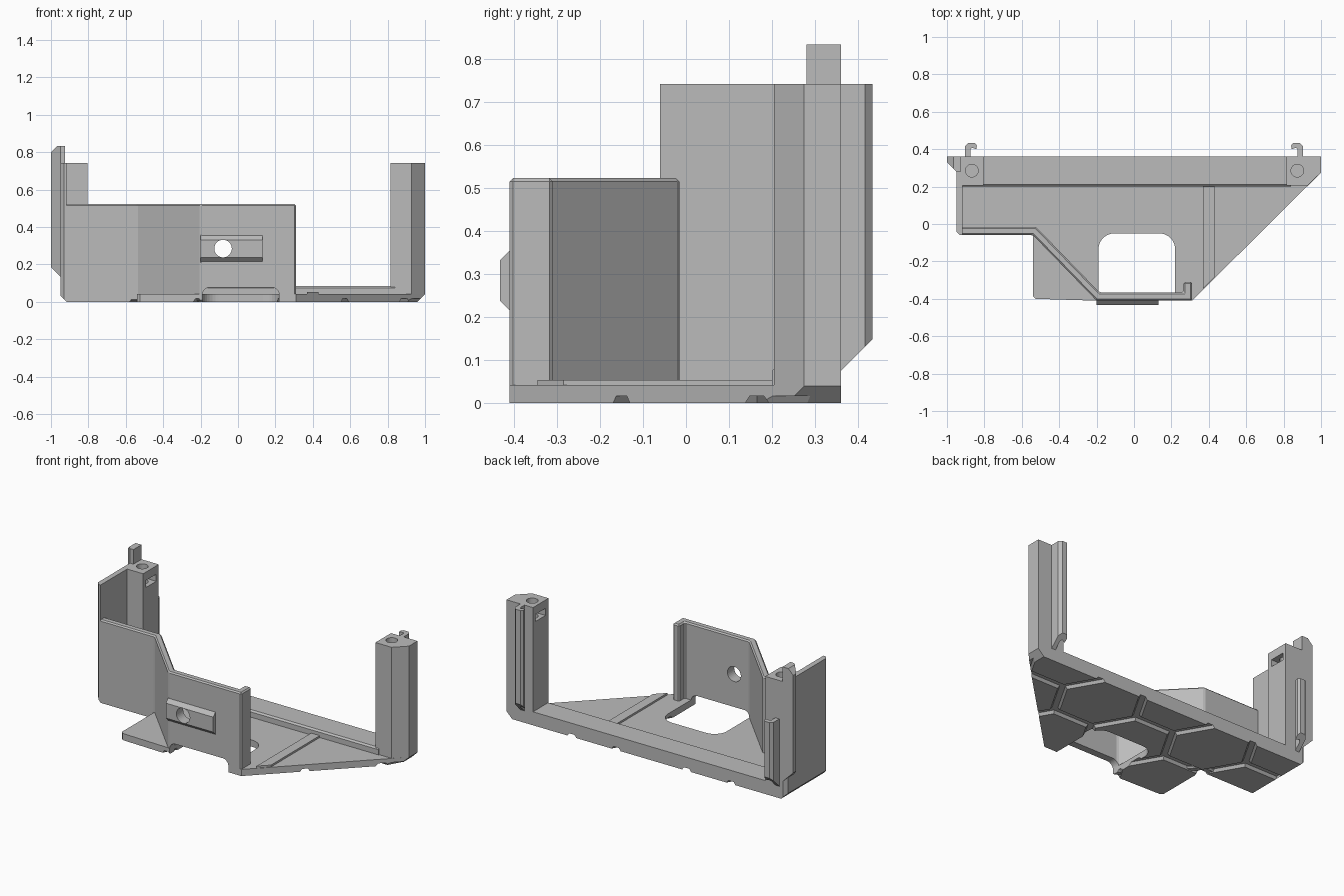
import bpy, bmesh, math
from mathutils import Vector, Matrix

if "Cube" in bpy.data.objects:
    bpy.data.objects.remove(bpy.data.objects["Cube"])

grey = bpy.data.materials.new("plain_grey")
grey.diffuse_color = (0.5, 0.5, 0.5, 1)
grey.use_nodes = True
grey.node_tree.nodes["Principled BSDF"].inputs["Base Color"].default_value = grey.diffuse_color


def make(name, bm):
    bmesh.ops.recalc_face_normals(bm, faces=bm.faces)
    me = bpy.data.meshes.new(name)
    bm.to_mesh(me)
    bm.free()
    me.materials.append(grey)
    ob = bpy.data.objects.new(name, me)
    bpy.context.collection.objects.link(ob)
    return ob


def prism(name, pts, lo, hi, axis="z"):
    """Extrude an outline: xy along z, xz along y, or yz along x."""
    place = {"z": lambda a, b, h: (a, b, h),
             "y": lambda a, b, h: (a, h, b),
             "x": lambda a, b, h: (h, a, b)}[axis]
    bm = bmesh.new()
    low = [bm.verts.new(place(a, b, lo)) for a, b in pts]
    top = [bm.verts.new(place(a, b, hi)) for a, b in pts]
    bm.faces.new(low)
    bm.faces.new(top)
    n = len(pts)
    for i in range(n):
        j = (i + 1) % n
        bm.faces.new((low[i], low[j], top[j], top[i]))
    return make(name, bm)


def rect(x0, x1, y0, y1):
    return [(x0, y0), (x1, y0), (x1, y1), (x0, y1)]


def circle(x, y, r, n=32):
    return [(x + r * math.cos(i * math.tau / n), y + r * math.sin(i * math.tau / n)) for i in range(n)]


def arch(x0, x1, y0, y1, r):
    """Rectangle with its two upper corners rounded."""
    pts = [(x0, y0), (x1, y0)]
    for cx, start in ((x1 - r, 0), (x0 + r, 90)):
        for i in range(9):
            t = math.radians(start + i * 11.25)
            pts.append((cx + r * math.cos(t), y1 - r + r * math.sin(t)))
    return pts


def apply_mod(ob, kind, **settings):
    mod = ob.modifiers.new(kind, kind)
    for key, value in settings.items():
        setattr(mod, key, value)
    bpy.context.view_layer.objects.active = ob
    bpy.ops.object.modifier_apply(modifier=mod.name)


def boolean(ob, tools, op="DIFFERENCE"):
    for tool in tools:
        apply_mod(ob, "BOOLEAN", operation=op, solver="EXACT", object=tool)
    for tool in tools:
        bpy.data.objects.remove(tool)


def bevel(ob, width=0.008):
    apply_mod(ob, "BEVEL", width=width, segments=1, limit_method="ANGLE", angle_limit=math.radians(40))


def edge_chamfers():
    """Wedges that trim the bottom side edges."""
    return [prism("cut", [(1.01, -0.01), (1.01, 0.05), (0.95, -0.01)], -1, 1, "y"),
            prism("cut", [(-0.96, -0.01), (-0.96, 0.045), (-0.905, -0.01)], -1, 1, "y")]


def floor_hole():
    return prism("cut", arch(-0.19, 0.22, -0.5, -0.05, 0.085), -0.1, 0.2)


# floor slab and the layer of hexagonal tiles below it
outline = [(-0.95, -0.04), (-0.93, -0.06), (-0.54, -0.06), (-0.54, -0.385), (-0.525, -0.4),
           (-0.2, -0.41), (0.31, -0.41), (1, 0.275), (1, 0.36), (-0.93, 0.36), (-0.95, 0.34)]
floor = prism("floor", outline, 0.017, 0.042)
boolean(floor, [floor_hole()] + edge_chamfers())

tiles = prism("floor_tiles", outline, 0, 0.0175)
R = 0.267
bm = bmesh.new()
for i in range(-5, 5):
    for j in range(-3, 3):
        cx = 0.39 + 1.5 * R * i
        cy = 0.165 + 0.866 * R * (2 * j + (i % 2))
        bmesh.ops.create_cone(bm, cap_ends=True, segments=6, radius1=R - 0.045, radius2=R - 0.015,
                              depth=0.04,
                              matrix=Matrix.Translation((cx, cy, 0.002)) @ Matrix.Rotation(math.pi / 6, 4, "Z"))
# turn the cones so that corners point along x
v0 = min(bm.verts, key=lambda v: (round(v.co.z, 3), v.co.x))
pointed = sum(1 for v in bm.verts if abs(v.co.x - v0.co.x) < 1e-4 and abs(v.co.y - v0.co.y) < 0.6 * R) == 1
if not pointed:
    for f in [f for f in bm.faces if len(f.verts) == 6]:
        c = f.calc_center_median()
        bmesh.ops.rotate(bm, verts=f.verts, cent=c, matrix=Matrix.Rotation(math.pi / 6, 3, "Z"))
boolean(tiles, [make("cut", bm)], "INTERSECT")
boolean(tiles, [floor_hole()] + edge_chamfers())

# rear beam and floor rib
prism("rear_beam", [(0.2, 0.03), (0.2, 0.075), (0.21, 0.085), (0.36, 0.085), (0.36, 0.03)], -0.93, 0.84, "x")
prism("floor_rib", [(0.37, 0.21), (0.37, -0.345), (0.43, -0.285), (0.43, 0.21)], 0.035, 0.054)

# low front wall with its diagonal section and end lip
front = prism("front_wall", [(-0.95, -0.04), (-0.93, -0.06), (-0.54, -0.06), (-0.2, -0.41), (0.31, -0.41),
                             (0.31, -0.31), (0.265, -0.31), (0.265, -0.365), (-0.185, -0.365),
                             (-0.525, -0.015), (-0.95, -0.015)], 0.005, 0.523)
bevel(front)
boolean(front, [prism("cut", arch(-0.19, 0.22, -0.1, 0.078, 0.04), -0.6, -0.2, "y"),
                prism("cut", circle(-0.08, 0.285, 0.047), -0.6, -0.2, "y")] + edge_chamfers())

# raised plate around the front hole
plate = prism("hole_plate", [(-0.405, 0.21), (-0.433, 0.238), (-0.433, 0.332), (-0.405, 0.36)], -0.2, 0.13, "x")
boolean(plate, [prism("cut", circle(-0.08, 0.285, 0.047), -0.6, -0.2, "y")])

# tall left wall
wall = prism("left_wall", [(-0.95, -0.04), (-0.93, -0.06), (-0.917, -0.06), (-0.917, 0.36),
                           (-0.93, 0.36), (-0.95, 0.34)], 0.001, 0.742)
boolean(wall, edge_chamfers())

# corner posts with a screw hole and a nut slot each
left_post = prism("left_post", rect(-0.93, -0.805, 0.205, 0.36), 0.02, 0.742)
right_post = prism("right_post", [(0.815, 0.205), (0.928, 0.205), (1, 0.275), (1, 0.36), (0.815, 0.36)], 0.018, 0.742)
for post, x, slot in ((left_post, -0.867, (-0.92, -0.78)), (right_post, 0.873, (0.79, 0.93))):
    boolean(post, [prism("cut", circle(x, 0.285, 0.034), 0.55, 0.8),
                   prism("cut", rect(*slot, 0.235, 0.335), 0.645, 0.69)])
boolean(right_post, edge_chamfers())

# side tab standing outside the left wall
tab = prism("side_tab", [(-0.925, 0.28), (-0.95, 0.28), (-1, 0.33), (-1, 0.36), (-0.925, 0.36)], 0.08, 0.834)
boolean(tab, [prism("cut", [(-1.05, 0.235), (-1.05, 0), (-0.9, 0), (-0.9, 0.085)], 0, 1, "y"),
              prism("cut", [(-1.01, 0.79), (-1.01, 0.9), (-0.9, 0.9)], 0, 1, "y")])

# rear hooks with a sloped foot, the left one shorter
hook = [(0.875, 0.35), (0.875, 0.398), (0.867, 0.408), (0.843, 0.4), (0.84, 0.42), (0.852, 0.434),
        (0.885, 0.434), (0.903, 0.416), (0.903, 0.35)]
for name, side, top in (("left_hook", -1, 0.5), ("right_hook", 1, 0.742)):
    ob = prism(name, [(side * x, y) for x, y in hook], 0, top)
    for v in ob.data.vertices:
        if v.co.z < 0.01:
            v.co.z = 0.075 + (v.co.y - 0.36)
